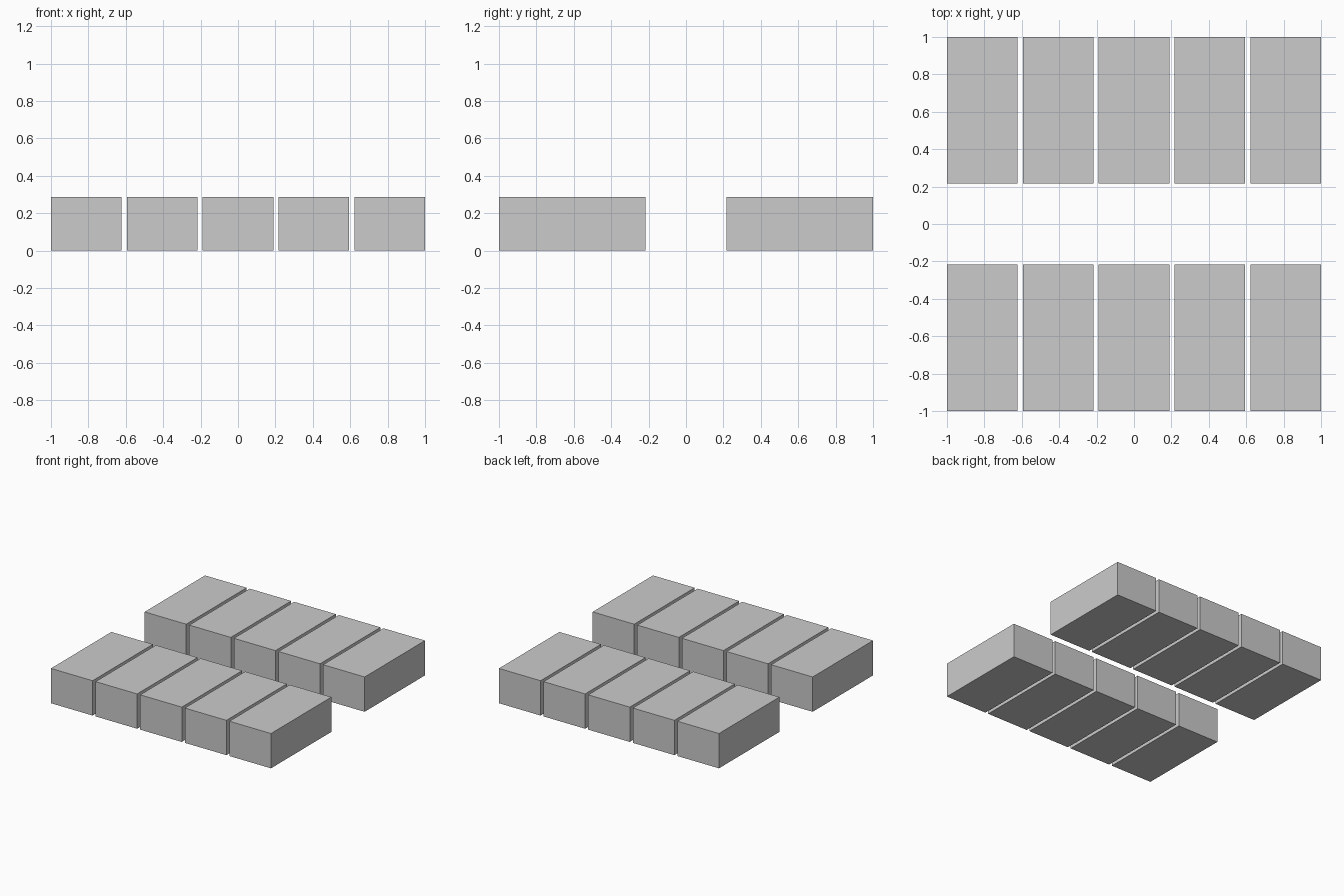
import bpy

if "Cube" in bpy.data.objects:
    bpy.data.objects.remove(bpy.data.objects["Cube"])

WIDTH, DEPTH, HEIGHT = 0.378, 0.784, 0.286
COLUMNS = 5
PITCH = (2.0 - WIDTH) / (COLUMNS - 1)


def add_block(name, x, y):
    bpy.ops.mesh.primitive_cube_add(size=1, location=(x, y, HEIGHT / 2))
    block = bpy.context.object
    block.name = name
    block.scale = (WIDTH, DEPTH, HEIGHT)
    bpy.ops.object.transform_apply(location=False, rotation=False, scale=True)


# Two facing rows of evenly spaced rectangular blocks
for row, side in (("front", -1), ("back", 1)):
    for i in range(COLUMNS):
        x = (i - (COLUMNS - 1) / 2) * PITCH
        add_block(f"{row}_block_{i + 1}", x, side * (1 - DEPTH / 2))
